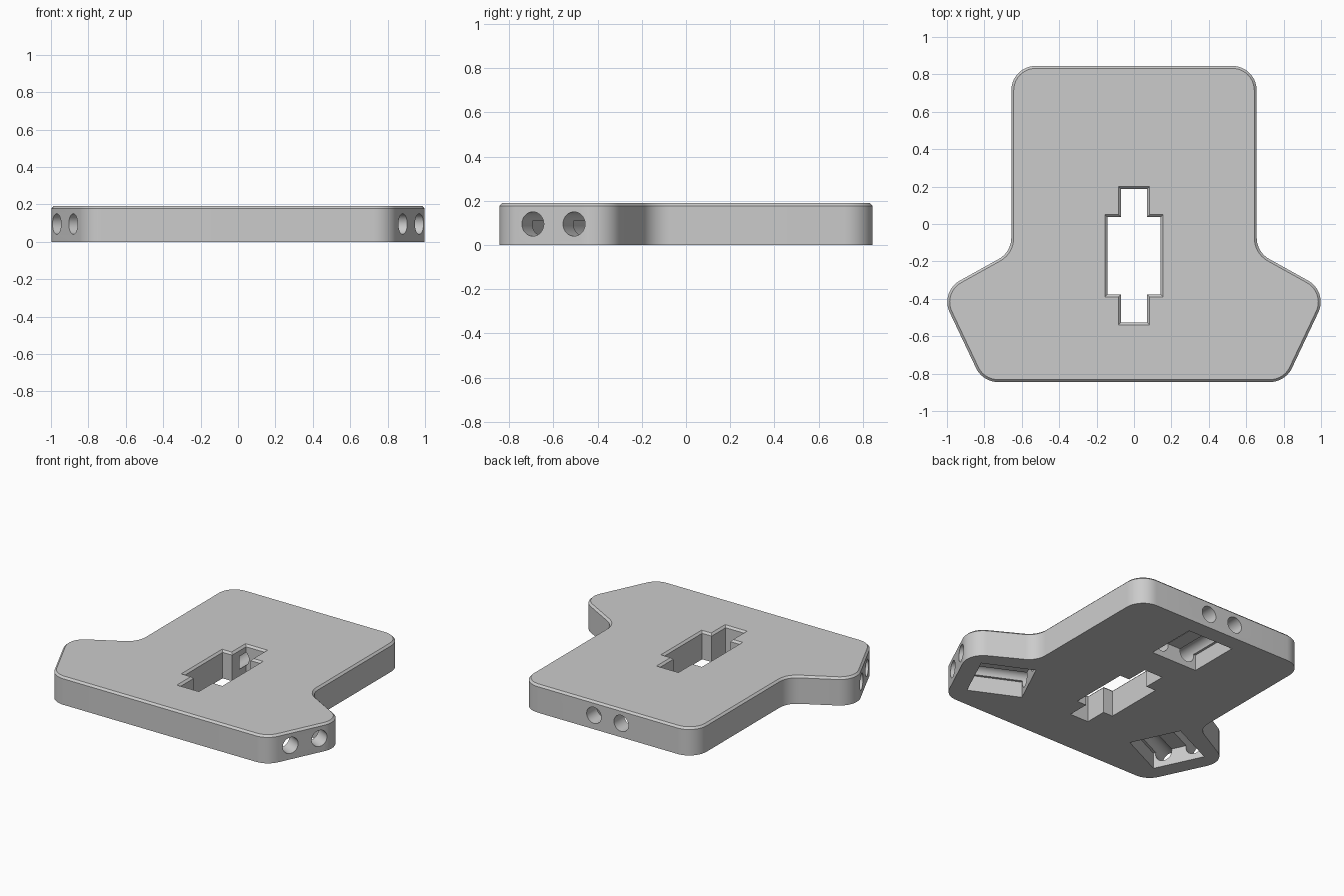
import bpy, bmesh
from math import tan, sin
from mathutils import Vector, Matrix

cube = bpy.data.objects.get("Cube")
if cube:
    bpy.data.objects.remove(cube, do_unlink=True)

HEIGHT, CHAMFER, FILLET = 0.19, 0.013, 0.13

grey = bpy.data.materials.new("plain grey")
grey.use_nodes = True
grey.diffuse_color = (0.6, 0.6, 0.6, 1)
grey.node_tree.nodes["Principled BSDF"].inputs["Base Color"].default_value = (0.6, 0.6, 0.6, 1)


def mirrored(half):
    """Close a right-hand half profile across x = 0."""
    return [Vector(p) for p in half] + [Vector((-x, y)) for x, y in reversed(half)]


def rounded(points, radius, steps=10):
    out = []
    for i, p in enumerate(points):
        a = (points[i - 1] - p).normalized()
        b = (points[(i + 1) % len(points)] - p).normalized()
        half = a.angle(b) / 2
        centre = p + (a + b).normalized() * radius / sin(half)
        start = (p + a * radius / tan(half) - centre).normalized()
        end = (p + b * radius / tan(half) - centre).normalized()
        out += [centre + start.slerp(end, k / steps) * radius for k in range(steps + 1)]
    return out


def inset(points, d):
    """Move a counter-clockwise outline inwards by d."""
    out = []
    for i, p in enumerate(points):
        e1 = (p - points[i - 1]).normalized()
        e2 = (points[(i + 1) % len(points)] - p).normalized()
        n1, n2 = Vector((-e1.y, e1.x)), Vector((-e2.y, e2.x))
        m = (n1 + n2).normalized()
        out.append(p + m * d / m.dot(n1))
    return out


def make_object(name, bm):
    bmesh.ops.recalc_face_normals(bm, faces=bm.faces)
    mesh = bpy.data.meshes.new(name)
    bm.to_mesh(mesh)
    bm.free()
    mesh.materials.append(grey)
    obj = bpy.data.objects.new(name, mesh)
    bpy.context.collection.objects.link(obj)
    return obj


def loft(name, layers):
    """Skin a stack of (outline, z) layers into a closed solid."""
    bm = bmesh.new()
    rings = [[bm.verts.new((p.x, p.y, z)) for p in pts] for pts, z in layers]
    for low, high in zip(rings, rings[1:]):
        for i in range(len(low)):
            bm.faces.new((low[i - 1], low[i], high[i], high[i - 1]))
    bm.faces.new(rings[0][::-1])
    bm.faces.new(rings[-1])
    return make_object(name, bm)


def cut(target, cutter):
    cutter.hide_render = True
    mod = target.modifiers.new("cut", "BOOLEAN")
    mod.operation, mod.solver, mod.object = "DIFFERENCE", "EXACT", cutter
    bpy.context.view_layer.objects.active = target
    bpy.ops.object.modifier_apply(modifier=mod.name)
    bpy.data.objects.remove(cutter, do_unlink=True)


# Base plate with a chamfered top rim
outline = rounded(mirrored([(0.809, -0.845), (1.038, -0.362), (0.656, -0.15),
                            (0.656, 0.845)]), FILLET)
plate = loft("base_plate", [(outline, 0), (outline, HEIGHT - CHAMFER),
                            (inset(outline, CHAMFER), HEIGHT)])

# Stepped central opening, flared at the top
slot = mirrored([(0.07, -0.527), (0.07, -0.377), (0.142, -0.377),
                 (0.142, 0.037), (0.07, 0.037), (0.07, 0.187)])
cut(plate, loft("slot_cutter", [(slot, -0.1), (slot, HEIGHT - CHAMFER),
                                (inset(slot, -2 * CHAMFER), HEIGHT + CHAMFER)]))

# Underside pockets, each with a pair of bores running in from the rim
sites = [((0, 0.845), (0, -1))]
for side in (1, -1):
    sites.append(((side * 0.925, -0.6), (-side * 0.904, 0.428)))

for centre, inward in sites:
    d = Vector((*inward, 0)).normalized()
    up = Vector((0, 0, 1))
    t = up.cross(d)
    frame = Matrix((t, d, up)).transposed().to_4x4()
    frame.translation = (*centre, 0)

    bm = bmesh.new()
    bmesh.ops.create_cube(bm, size=1, matrix=frame @ Matrix.Translation((0, 0.285, 0.004))
                          @ Matrix.Diagonal((0.345, 0.35, 0.208, 1)))
    cut(plate, make_object("pocket_cutter", bm))

    for offset in (-0.103, 0.103):
        bm = bmesh.new()
        bmesh.ops.create_cone(bm, cap_ends=True, segments=32, radius1=0.055, radius2=0.055,
                              depth=0.8, matrix=frame @ Matrix.Translation((offset, 0.33, 0.095))
                              @ Matrix.Rotation(1.5707963, 4, "X"))
        cut(plate, make_object("bore_cutter", bm))

# Smooth the fillets and bores, keep the edges sharp
bpy.ops.object.select_all(action="DESELECT")
plate.select_set(True)
bpy.context.view_layer.objects.active = plate
bpy.ops.object.shade_smooth_by_angle(angle=0.5)
